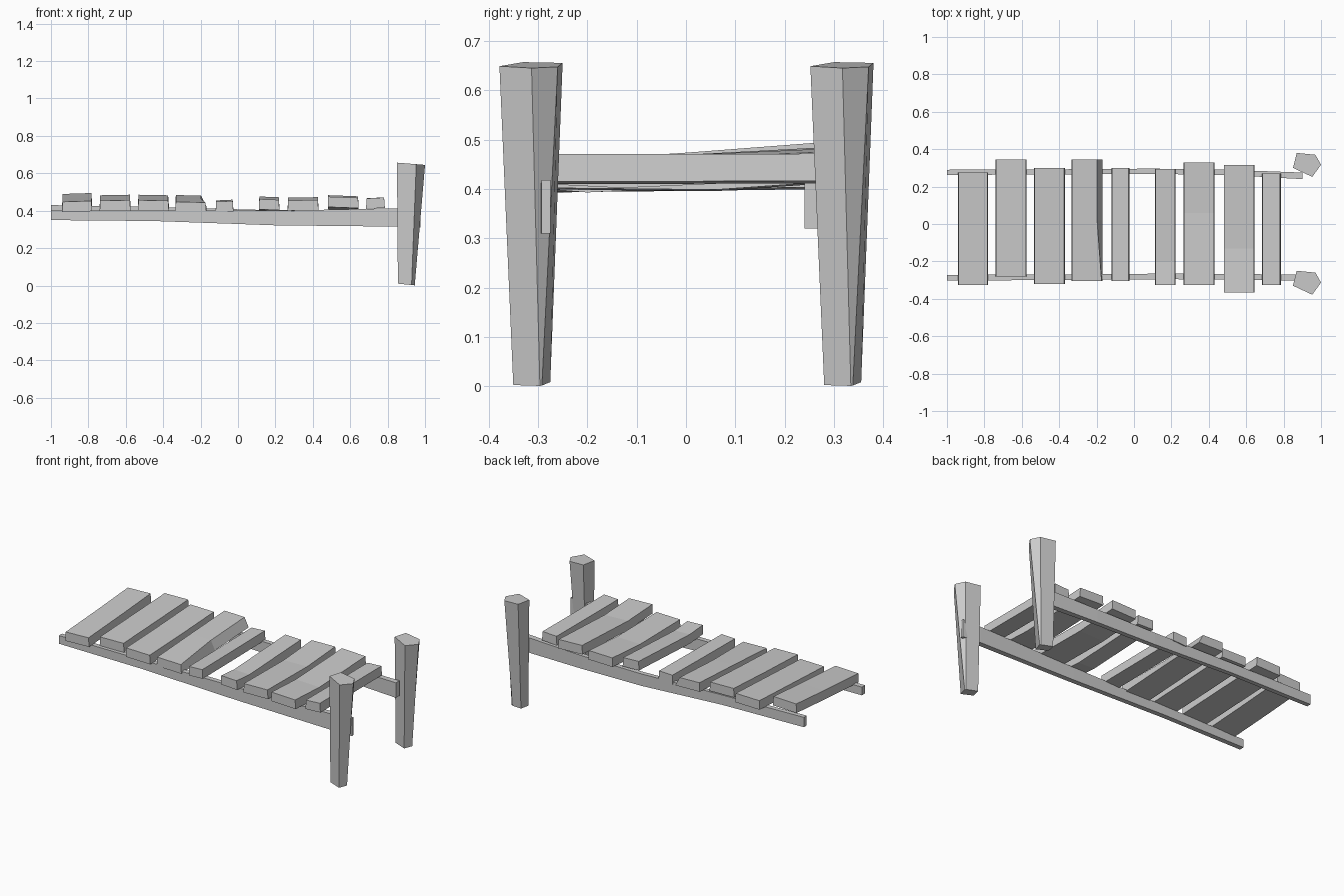
import bpy
import bmesh

cube = bpy.data.objects.get("Cube")
if cube:
    bpy.data.objects.remove(cube, do_unlink=True)

wood = bpy.data.materials.new("weathered grey wood")
wood.use_nodes = True
GREY = (0.6, 0.6, 0.6, 1)
wood.diffuse_color = GREY
wood.node_tree.nodes["Principled BSDF"].inputs["Base Color"].default_value = GREY


def loft(name, rings):
    """Skin a closed solid through matching cross-section rings."""
    bm = bmesh.new()
    loops = [[bm.verts.new(point) for point in ring] for ring in rings]
    count = len(loops[0])
    for lower, upper in zip(loops, loops[1:]):
        for i in range(count):
            j = (i + 1) % count
            bm.faces.new((lower[i], lower[j], upper[j], upper[i]))
    bm.faces.new(loops[0])
    bm.faces.new(loops[-1])
    bmesh.ops.recalc_face_normals(bm, faces=bm.faces)
    mesh = bpy.data.meshes.new(name)
    bm.to_mesh(mesh)
    bm.free()
    mesh.materials.append(wood)
    obj = bpy.data.objects.new(name, mesh)
    bpy.context.collection.objects.link(obj)
    return obj


# Posts: irregular five-sided stakes that narrow toward the ground
post_top = [(.87, .38), (.97, .37), (1, .317), (.953, .252), (.85, .3)]
post_foot = [(.868, .355), (.938, .338), (.945, .334), (.928, .28), (.855, .302)]
for name, shift in (("back_post", 0), ("front_post", -.63)):
    foot = [(x, y + shift, .01 - (x - .855) * .1) for x, y in post_foot]
    top = [(x, y + shift, .657 - (x - .85) * .08) for x, y in post_top]
    loft(name, [foot, top])


# Rails: each station is x, inner y, outer y, bottom z, top z
def rail(name, stations):
    rings = []
    for x, inner, outer, bottom, top in stations:
        rings.append([(x, inner, bottom), (x, outer, bottom),
                      (x, outer, top), (x, inner, top)])
    loft(name, rings)


rail("front_rail", [
    (-1, -.272, -.302, .35, .4),
    (-.45, -.27, -.3, .345, .4),
    (.2, -.265, -.295, .322, .4),
    (.85, -.27, -.302, .315, .413),
    (.975, -.275, -.293, .31, .418),
])
rail("back_rail", [
    (-1, .262, .29, .37, .43),
    (-.45, .265, .292, .36, .42),
    (.1, .268, .296, .332, .405),
    (.5, .262, .29, .325, .405),
    (.9, .24, .275, .32, .412),
])

# Planks: x centre, width, front y, back y, front top, back top,
# kink y, kink top, roll (right edge height minus left edge height)
planks = [
    (-.86, .16, -.325, .275, .45, .492, 0, .471, .005),
    (-.657, .165, -.28, .345, .455, .484, 0, .468, .003),
    (-.452, .165, -.32, .3, .455, .484, 0, .468, -.003),
    (-.252, .165, -.305, .345, .446, .482, .02, .465, -.004),
    (-.072, .095, -.305, .3, .45, .457, 0, .453, .004),
    (.167, .11, -.325, .295, .46, .474, -.2, .45, -.004),
    (.348, .165, -.325, .33, .456, .471, .06, .452, .003),
    (.563, .165, -.365, .315, .472, .48, -.13, .46, -.006),
    (.735, .1, -.325, .27, .468, .469, 0, .468, .005),
]
THICK = .055
for number, plank in enumerate(planks, start=1):
    x, width, front, back, z_front, z_back, kink, z_kink, roll = plank
    half = width / 2
    chamfer = .028 if number == 4 else .004
    rings = []
    for y, z, cut in ((front, z_front, .004), (kink, z_kink, chamfer),
                      (back, z_back, chamfer)):
        rings.append([
            (x - half, y, z - THICK - roll / 2),
            (x + half, y, z - THICK + roll / 2),
            (x + half - cut, y, z + roll / 2),
            (x - half + .002, y, z - roll / 2),
        ])
    loft(f"plank_{number}", rings)
